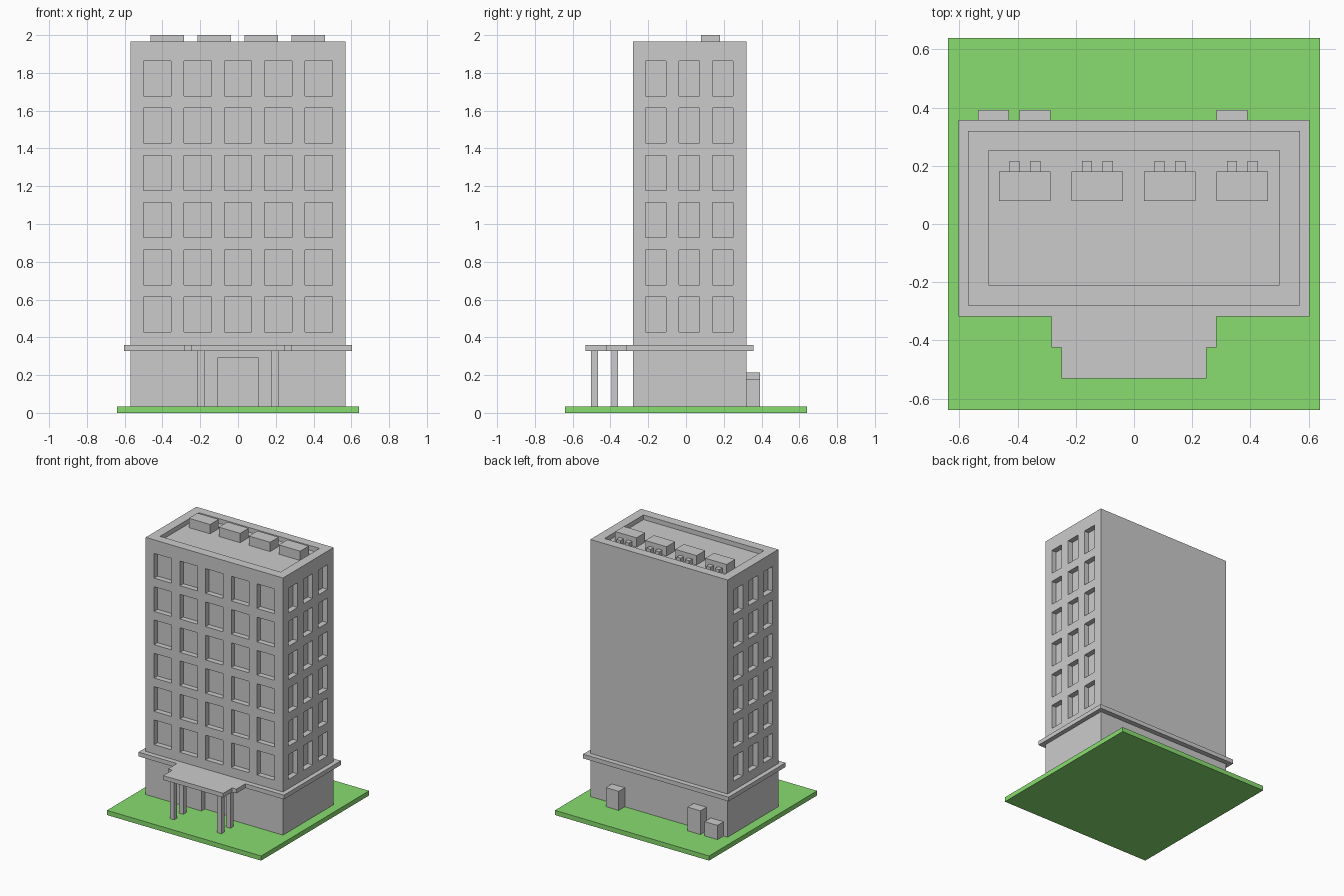
import bpy, bmesh
from mathutils import Matrix, Vector

if "Cube" in bpy.data.objects:
    bpy.data.objects.remove(bpy.data.objects["Cube"])


def add_box(bm, x0, x1, y0, y1, z0, z1):
    size = Matrix.Diagonal((x1 - x0, y1 - y0, z1 - z0, 1))
    mid = Vector(((x0 + x1) / 2, (y0 + y1) / 2, (z0 + z1) / 2))
    bmesh.ops.create_cube(bm, size=1, matrix=Matrix.Translation(mid) @ size)


def finish(name, bm):
    mesh = bpy.data.meshes.new(name)
    bm.to_mesh(mesh)
    bm.free()
    obj = bpy.data.objects.new(name, mesh)
    bpy.context.collection.objects.link(obj)
    return obj


def boxes(name, *dims):
    bm = bmesh.new()
    for d in dims:
        add_box(bm, *d)
    return finish(name, bm)


BASE, LEDGE, TOP, ROOF, DEPTH = 0.035, 0.327, 1.965, 1.93, 0.04

# Lawn
lawn = boxes("lawn", (-0.64, 0.64, -0.64, 0.64, 0, BASE))
green = bpy.data.materials.new("grass_green")
green.diffuse_color = (0.25, 0.72, 0.16, 1)
green.use_nodes = True
green.node_tree.nodes["Principled BSDF"].inputs["Base Color"].default_value = green.diffuse_color
lawn.data.materials.append(green)

# Tower, with recessed windows, doorway and sunken roof
tower = boxes("tower", (-0.57, 0.57, -0.28, 0.32, BASE, TOP))
cuts = [(-0.5, 0.5, -0.21, 0.253, ROOF, TOP + 0.1),
        (-0.108, 0.108, -0.4, -0.28 + DEPTH, BASE - 0.02, 0.29)]
for row in range(6):
    z0 = 0.428 + 0.25 * row
    z1 = z0 + 0.185
    for col in range(-2, 3):
        x = 0.2135 * col
        cuts.append((x - 0.0725, x + 0.0725, -0.4, -0.28 + DEPTH, z0, z1))
    for y in (-0.16, 0.017, 0.194):
        cuts.append((0.57 - DEPTH, 0.7, y - 0.054, y + 0.054, z0, z1))
        cuts.append((-0.7, -0.57 + DEPTH, y - 0.054, y + 0.054, z0, z1))
cutter = boxes("cutter", *cuts)
cutter.hide_render = True
mod = tower.modifiers.new("openings", 'BOOLEAN')
mod.operation = 'DIFFERENCE'
mod.solver = 'EXACT'
mod.object = cutter
bpy.context.view_layer.objects.active = tower
bpy.ops.object.modifier_apply(modifier=mod.name)
bpy.data.objects.remove(cutter)

# Ledge and stepped entrance canopy in one slab
half = [(0.604, 0.358), (0.604, -0.318), (0.284, -0.318),
        (0.284, -0.424), (0.249, -0.424), (0.249, -0.531)]
outline = half + [(-x, y) for x, y in reversed(half)]
bm = bmesh.new()
face = bm.faces.new([bm.verts.new((x, y, LEDGE)) for x, y in outline])
ext = bmesh.ops.extrude_face_region(bm, geom=[face])
bmesh.ops.translate(bm, vec=(0, 0, 0.032),
                    verts=[v for v in ext["geom"] if isinstance(v, bmesh.types.BMVert)])
bmesh.ops.recalc_face_normals(bm, faces=bm.faces)
finish("ledge_and_canopy", bm)

# Canopy pillars
for side, x in (("left", -0.196), ("right", 0.196)):
    for place, y in (("front", -0.485), ("back", -0.377)):
        boxes(f"pillar_{place}_{side}",
              (x - 0.018, x + 0.018, y - 0.018, y + 0.018, BASE, LEDGE))

# Rooftop units, each with two rear ducts
for i in range(4):
    x = -0.464 + 0.2493 * i
    boxes(f"roof_unit_{i + 1}", (x, x + 0.177, 0.079, 0.181, ROOF, 2.0))
    boxes(f"roof_ducts_{i + 1}",
          *[(x + dx, x + dx + 0.035, 0.181, 0.217, ROOF, ROOF + 0.035) for dx in (0.036, 0.107)])

# Utility cabinets against the back wall
for name, x, z in (("short", -0.536, 0.142), ("tall", -0.394, 0.213), ("medium", 0.284, 0.178)):
    boxes(f"utility_cabinet_{name}", (x, x + 0.107, 0.32, 0.392, BASE, z))
